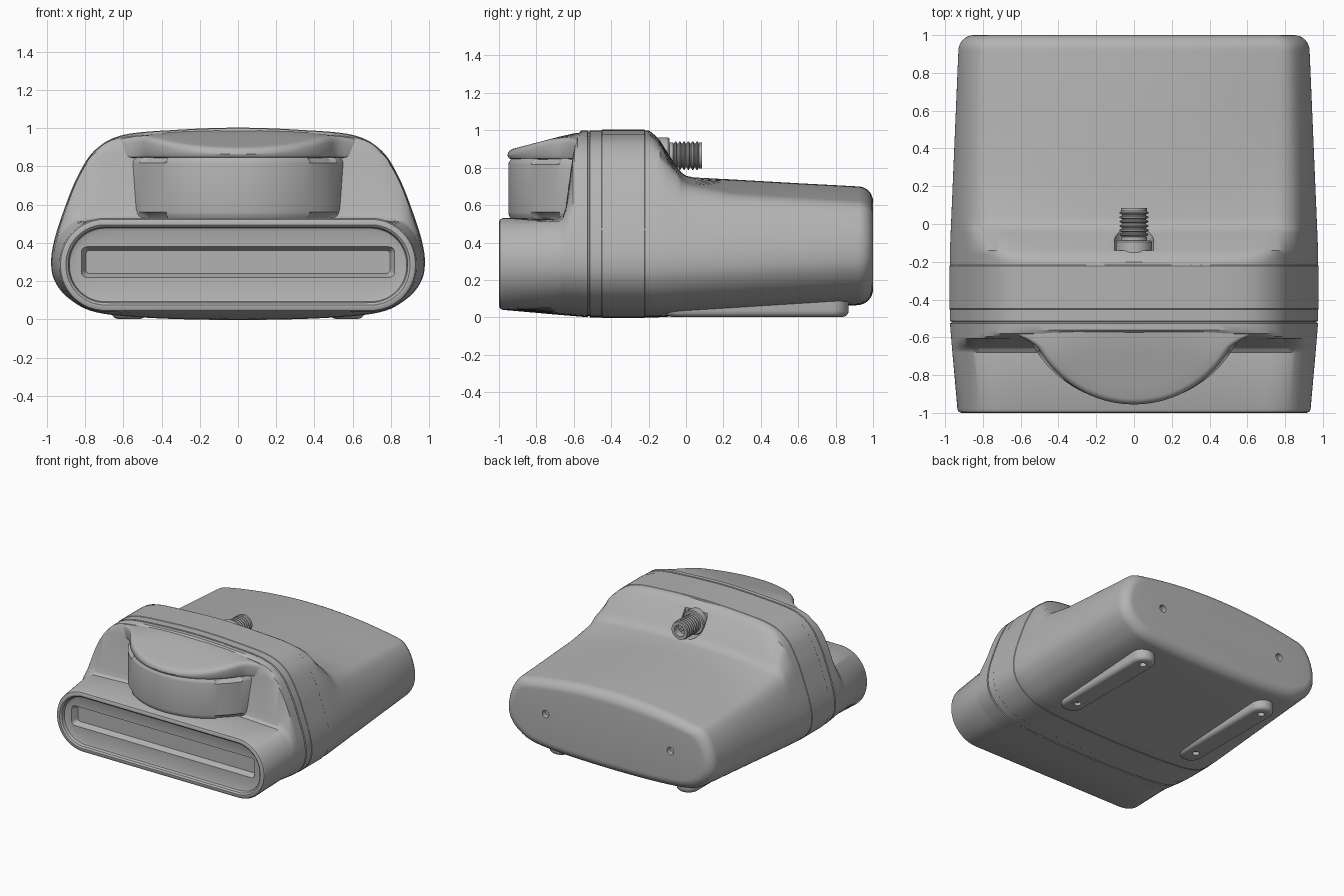
import bpy, bmesh, math
from mathutils import Vector

if "Cube" in bpy.data.objects:
    bpy.data.objects.remove(bpy.data.objects["Cube"])

GREY = 0.45
grey = bpy.data.materials.new("plain grey")
grey.use_nodes = True
grey.diffuse_color = (GREY, GREY, GREY, 1)
grey.node_tree.nodes["Principled BSDF"].inputs["Base Color"].default_value = (GREY, GREY, GREY, 1)


def clamp(v, low, high):
    return max(low, min(high, v))


def smooth_min(a, b, k):
    h = max(k - abs(a - b), 0) / k
    return min(a, b) - h * h * k / 4


def loft(name, rings):
    """Skin a list of equal-length point rings and cap both ends."""
    bm = bmesh.new()
    loops = [[bm.verts.new(p) for p in ring] for ring in rings]
    count = len(loops[0])
    for a, b in zip(loops, loops[1:]):
        for i in range(count):
            j = (i + 1) % count
            bm.faces.new((a[i], a[j], b[j], b[i]))
    bm.faces.new(loops[0])
    bm.faces.new(loops[-1])
    bmesh.ops.recalc_face_normals(bm, faces=bm.faces)
    mesh = bpy.data.meshes.new(name)
    bm.to_mesh(mesh)
    bm.free()
    mesh.materials.append(grey)
    obj = bpy.data.objects.new(name, mesh)
    bpy.context.collection.objects.link(obj)
    return obj


def activate(obj):
    bpy.ops.object.select_all(action='DESELECT')
    obj.select_set(True)
    bpy.context.view_layer.objects.active = obj


def cut(obj, cutter):
    """Subtract the cutter and discard it."""
    cutter.hide_render = True
    mod = obj.modifiers.new("cut", 'BOOLEAN')
    mod.operation, mod.solver, mod.object = 'DIFFERENCE', 'EXACT', cutter
    activate(obj)
    bpy.ops.object.modifier_apply(modifier=mod.name)
    bpy.data.objects.remove(cutter)


def finish(obj, angle=32):
    activate(obj)
    bpy.ops.object.shade_smooth_by_angle(angle=math.radians(angle))


def lathe(name, profile, place, sides=32):
    """Turn (radius, distance) pairs; place maps (u, v, distance) to a point."""
    turn = [math.tau * i / sides for i in range(sides)]
    return loft(name, [[place(r * math.cos(a), r * math.sin(a), d) for a in turn]
                       for r, d in profile])


# Half cross-section of the housing, from bottom centre to top centre
HALF = [(0, 0), (.45, .01), (.74, .04), (.88, .11), (.955, .2), (.975, .3),
        (.957, .42), (.905, .58), (.84, .74), (.75, .88), (.6, .962), (.3, .99), (0, 1)]


def spline(points, steps=6):
    pts = [Vector(p) for p in points]
    first = Vector((-pts[1].x, pts[1].y))
    last = Vector((-pts[-2].x, pts[-2].y))
    pts = [first] + pts + [last]
    out = []
    for a, b, c, d in zip(pts, pts[1:], pts[2:], pts[3:]):
        for s in range(steps):
            t = s / steps
            out.append((2 * b + (c - a) * t + (2 * a - 5 * b + 4 * c - d) * t ** 2
                        + (3 * b - a - 3 * c + d) * t ** 3) / 2)
    return out + [pts[-2]]


half = spline(HALF)
outline = half + [Vector((-p.x, p.y)) for p in reversed(half[1:-1])]


def section(y, cap=1.2, k=.1, inset=0):
    """Housing section, trimmed softly at height cap and inset evenly."""
    front = max(0, (-.52 - y) / .48)
    rear = max(0, (y + .15) / 1.15)
    wide = 1 - .041 * front - .05 * rear
    low = .04 * front + .07 * rear
    arch = .03 + .09 * clamp((y + .15) / .4, 0, 1)
    top = min(cap, 1)
    mid, tall = (low + top) / 2, (top - low) / 2
    ring = []
    for p in outline:
        z = smooth_min(low + (1 - low) * p.y, cap - arch * p.x ** 2, k)
        ring.append((p.x * wide * (1 - inset / .95), y, mid + (z - mid) * (1 - inset / tall)))
    return ring


block_end = section(-.98, .53, .3)


def rounded(y, wide, low, high, radius):
    """Rounded rectangle with the same point order as the housing sections."""
    ring = []
    for x, _, z in block_end:
        core = Vector((clamp(x, radius - wide, wide - radius),
                       clamp(z, low + radius, high - radius)))
        p = core + (Vector((x, z)) - core).normalized() * radius
        ring.append((p.x, y, p.y))
    return ring


# Housing: recessed front slot, front block, raised centre band, sloped rear
rings = [rounded(-.915, .795, .24, .36, .02), rounded(-.96, .82, .22, .38, .03)]
for y, d in [(-.96, .066), (-.966, .053), (-.99, .047), (-1, .035), (-1, .02),
             (-.994, .007), (-.98, 0)]:
    rings.append(rounded(y, .935 - d, .04 + d, .53 - d, .24 - d))
for y, cap, k in [(-.68, .535, .26), (-.66, .55, .24), (-.645, .59, .2), (-.605, .88, .1),
                  (-.595, .94, .1), (-.58, 1.0, .08), (-.56, 1.1, .08)]:
    rings.append(section(y, cap, k))
for y, d in [(-.526, 0), (-.523, .008), (-.517, .008), (-.514, 0),
             (-.452, 0), (-.448, -.003), (-.222, -.003), (-.218, 0)]:
    rings.append(section(y, inset=d))
for y, cap, k in [(-.2, 1.1, .1), (-.18, 1.025, .1), (-.16, .985, .1), (-.14, .955, .1),
                  (-.05, .805, .13), (-.025, .775, .16), (0, .757, .18), (.04, .748, .18),
                  (.25, .737, .18), (.6, .717, .18)]:
    rings.append(section(y, cap, k))
ROUND = .08
for i in range(9):
    a = i * math.pi / 16
    rings.append(section(1 - ROUND + ROUND * math.sin(a), .70, .18, ROUND * (1 - math.cos(a))))
housing = loft("housing", rings)


def along_y(x, z):
    return lambda u, v, d: (x + u, d, z + v)


def along_z(x, y):
    return lambda u, v, d: (x + u, y + v, d)


# Rear screw holes and the connector pocket, open above
for side in (-1, 1):
    cut(housing, lathe("hole_cutter", [(.03, .96), (.03, 1.1)], along_y(side * .56, .39)))
CONNECTOR_Z = .865
cut(housing, lathe("pocket_cutter", [(.104, -.14), (.104, .02)], along_y(0, CONNECTOR_Z), 48))
cut(housing, loft("pocket_cutter", [[(-.103, y, CONNECTOR_Z), (.103, y, CONNECTOR_Z),
                                     (.103, y, 1.1), (-.103, y, 1.1)] for y in (-.139, .02)]))
finish(housing)

# Round parts at the front, flattened where they sit inside the housing
CENTRE, RADIUS, BACK = -.375, .58, -.45
turn = [math.tau * i / 160 for i in range(160)]


def disc_ring(radius, height, notch=0, stretch=1, flare=0):
    ring = []
    for a in turn:
        c = abs(math.cos(a))
        r = radius - (notch if .62 < c < .85 else 0)
        y = min(BACK, CENTRE + r * math.sin(a))
        spread = flare * clamp((y + .67) / .09, 0, 1) ** 2
        x = r * math.cos(a) * stretch
        x += math.copysign(spread, x) if c > .6 else 0
        ring.append((x, y, height(x, y)))
    return ring


def level(z):
    return lambda x, y: z


drum = loft("front_drum", [disc_ring(r, level(z), n, 1.05) for r, z, n in [
    (.56, .525, .02), (.572, .545, .02), (.575, .562, 0),
    (.575, .818, 0), (.572, .83, .02), (.56, .848, .02)]])
finish(drum)


def hood_top(drop):
    return lambda x, y: smooth_min(.998 - .14 * x * x, .9 + .26 * (y + .93), .03) - drop


FLARE = .1
hood = [disc_ring(RADIUS - .03, level(.843), flare=FLARE),
        disc_ring(RADIUS - .008, level(.85), flare=FLARE),
        disc_ring(RADIUS, level(.866), flare=FLARE)]
for i in range(6):
    a = i * math.pi / 10
    hood.append(disc_ring(RADIUS - .03 * (1 - math.cos(a)),
                          hood_top(.03 * (1 - math.sin(a))), flare=FLARE))
for f in (.85, .7, .55, .4, .25, .15):
    hood.append(disc_ring(RADIUS * f, hood_top(0), flare=FLARE * f))
finish(loft("hood", hood), 40)

# Threaded connector: collar, neck, ridges and hollow end with a pin
profile = [(.03, -.15), (.096, -.15), (.096, -.095), (.09, -.088), (.07, -.088), (.07, -.07)]
for i in range(6):
    y = -.065 + i * .023
    profile += [(.064, y), (.076, y + .006), (.076, y + .012), (.064, y + .018)]
profile += [(.07, .07), (.07, .085), (.045, .085), (.045, .03)]
finish(lathe("connector", profile, along_y(0, CONNECTOR_Z)))
finish(lathe("connector_pin", [(.012, .02), (.012, .07)], along_y(0, CONNECTOR_Z), 16))


# Underside feet: rounded runners with two screw holes each
def runner(x, inset, z):
    ring = []
    r = .09 - inset
    for y, start in ((.78, 0), (-.02, math.pi)):
        for i in range(17):
            a = start + i * math.pi / 16
            ring.append((x + r * math.cos(a), y + r * math.sin(a), z))
    return ring


for name, x in (("right_foot", -.57), ("left_foot", .57)):
    foot = loft(name, [runner(x, d, z) for d, z in
                       [(.03, .003), (.015, .007), (.004, .018), (0, .035), (0, .12)]])
    for y in (.03, .78):
        cut(foot, lathe("hole_cutter", [(.026, -.02), (.026, .04)], along_z(x, y), 24))
    finish(foot)
